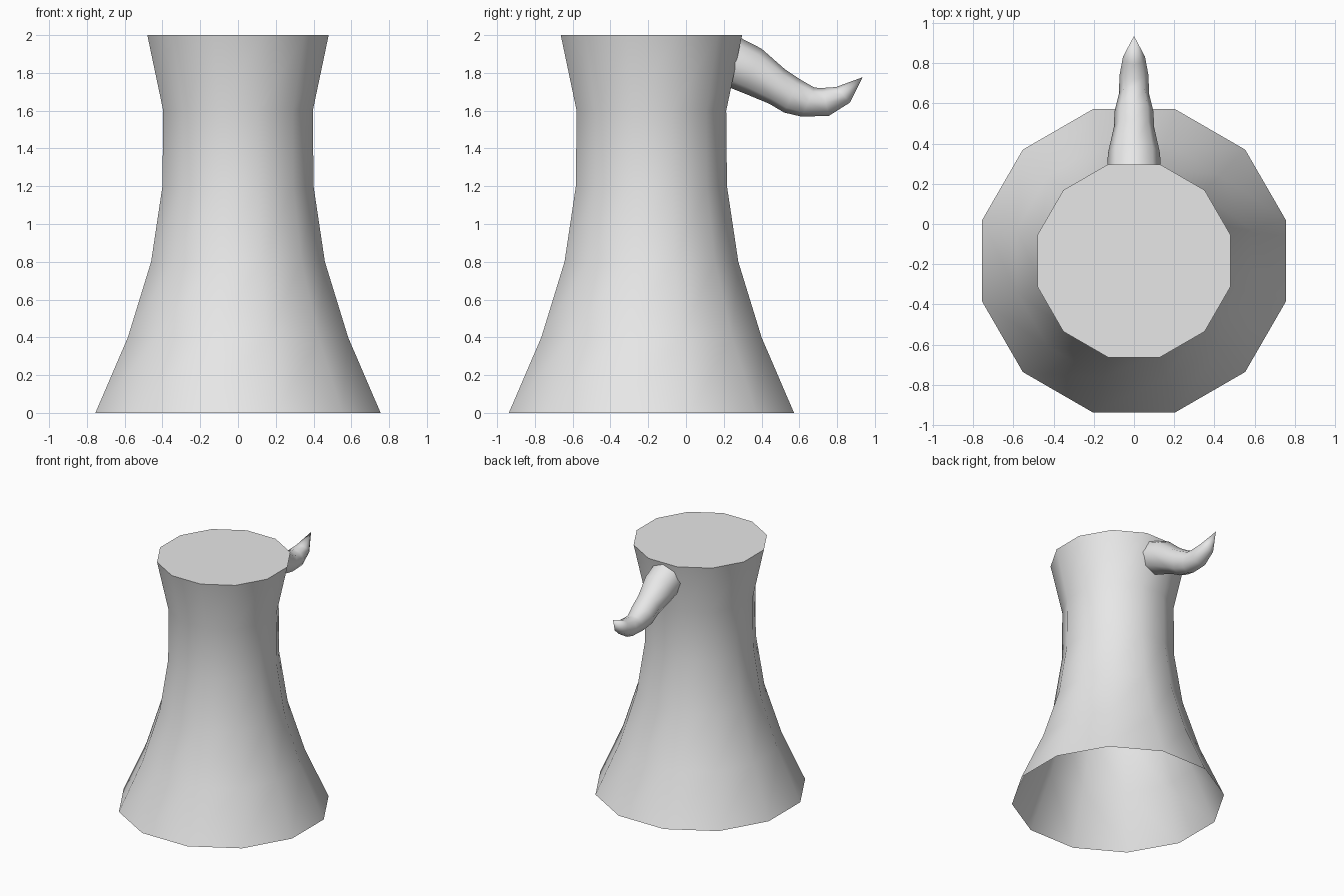
import bpy, bmesh, math
from mathutils import Vector

cube = bpy.data.objects.get("Cube")
if cube:
    bpy.data.objects.remove(cube, do_unlink=True)

grey = bpy.data.materials.new("plain_grey")
grey.use_nodes = True
grey.diffuse_color = (0.8, 0.8, 0.8, 1)
grey.node_tree.nodes["Principled BSDF"].inputs["Base Color"].default_value = (0.8, 0.8, 0.8, 1)


def loft(name, rings, cap_last=False, tip=None):
    """Skin a list of equal-sized point rings, optionally closed by a cap or a tip."""
    bm = bmesh.new()
    loops = [[bm.verts.new(p) for p in ring] for ring in rings]
    n = len(loops[0])
    for a, b in zip(loops, loops[1:]):
        for i in range(n):
            j = (i + 1) % n
            bm.faces.new((a[i], a[j], b[j], b[i]))
    if cap_last:
        bm.faces.new(loops[-1])
    if tip:
        end = bm.verts.new(tip)
        for i in range(n):
            bm.faces.new((loops[-1][i], loops[-1][(i + 1) % n], end))
    bmesh.ops.recalc_face_normals(bm, faces=bm.faces)
    mesh = bpy.data.meshes.new(name)
    bm.to_mesh(mesh)
    bm.free()
    mesh.materials.append(grey)
    obj = bpy.data.objects.new(name, mesh)
    bpy.context.collection.objects.link(obj)
    bpy.ops.object.select_all(action='DESELECT')
    obj.select_set(True)
    bpy.context.view_layer.objects.active = obj
    bpy.ops.object.shade_smooth_by_angle(angle=math.radians(60))
    return obj


# Flared twelve-sided trunk, open underneath, flat cut on top
SIDES = 12
CENTRE_Y = -0.183
profile = [(0.755, 0), (0.583, 0.4), (0.46, 0.8), (0.40, 1.2), (0.396, 1.6), (0.48, 2.0)]


def trunk_ring(apothem, z):
    r = apothem / math.cos(math.pi / SIDES)
    angles = [math.tau * (k + 0.5) / SIDES for k in range(SIDES)]
    return [(r * math.cos(a), CENTRE_Y + r * math.sin(a), z) for a in angles]


loft("trunk", [trunk_ring(*p) for p in profile], cap_last=True)

# Curved branch at the back: upper point, lower point (y, z) and half width per ring
sections = [
    ((0.28, 1.99), (0.20, 1.735), 0.133),
    ((0.40, 1.928), (0.30, 1.695), 0.13),
    ((0.525, 1.818), (0.44, 1.637), 0.10),
    ((0.60, 1.768), (0.52, 1.59), 0.097),
    ((0.68, 1.722), (0.614, 1.568), 0.075),
    ((0.72, 1.72), (0.757, 1.573), 0.072),
    ((0.794, 1.725), (0.868, 1.643), 0.055),
]


def branch_ring(top, bottom, half_width, n=8):
    top, bottom = Vector((0, *top)), Vector((0, *bottom))
    centre, up = (top + bottom) / 2, (top - bottom) / 2
    side = Vector((half_width, 0, 0))
    return [centre + up * math.cos(math.tau * k / n) + side * math.sin(math.tau * k / n)
            for k in range(n)]


loft("branch", [branch_ring(*s) for s in sections], tip=(0, 0.935, 1.777))
